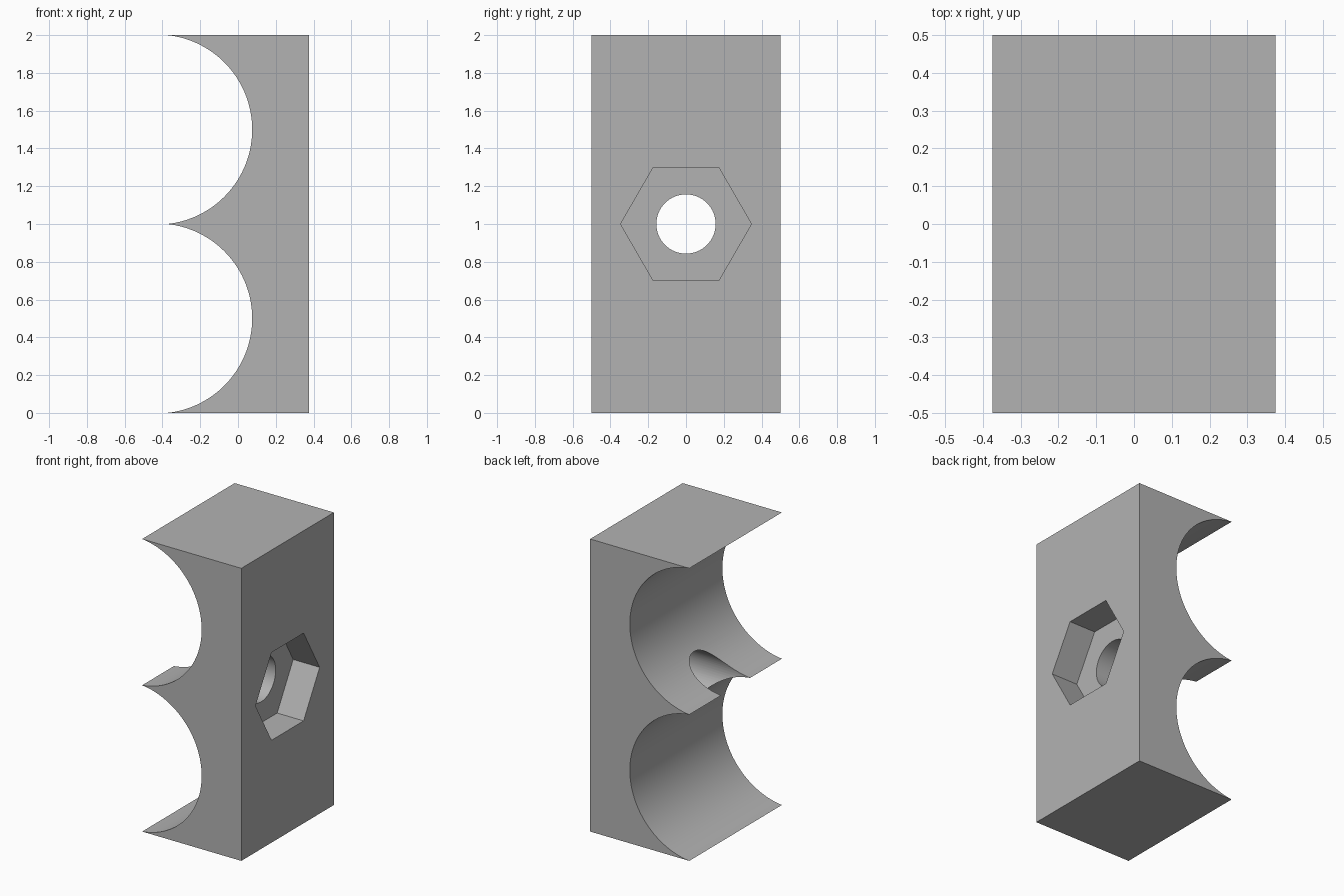
import bpy
import bmesh
from math import pi, cos, sin, atan2, hypot
from mathutils import Vector

if "Cube" in bpy.data.objects:
    bpy.data.objects.remove(bpy.data.objects["Cube"], do_unlink=True)

# Overall sizes
HALF_X, HALF_Y, HEIGHT = 0.375, 0.5, 2.0
SADDLE_DEPTH = 0.45
MID_Z = HEIGHT / 2

grey = bpy.data.materials.new("plain grey")
grey.use_nodes = True
colour = (0.45, 0.45, 0.45, 1)
grey.diffuse_color = colour
grey.node_tree.nodes["Principled BSDF"].inputs["Base Color"].default_value = colour


def prism(name, outline, direction):
    """Solid made by extruding a closed outline along a direction."""
    bm = bmesh.new()
    face = bm.faces.new([bm.verts.new(p) for p in outline])
    new = bmesh.ops.extrude_face_region(bm, geom=[face])["geom"]
    verts = [g for g in new if isinstance(g, bmesh.types.BMVert)]
    bmesh.ops.translate(bm, verts=verts, vec=Vector(direction))
    bmesh.ops.recalc_face_normals(bm, faces=bm.faces)
    mesh = bpy.data.meshes.new(name)
    bm.to_mesh(mesh)
    bm.free()
    mesh.materials.append(grey)
    obj = bpy.data.objects.new(name, mesh)
    bpy.context.collection.objects.link(obj)
    return obj


def ring(x, radius, sides):
    """Regular polygon facing along x, with a corner on the y axis."""
    angles = [2 * pi * i / sides for i in range(sides)]
    return [(x, radius * cos(a), MID_Z + radius * sin(a)) for a in angles]


def saddle(z_mid, steps=64):
    """Arc bitten out of the -x side, from its lower tip to its upper tip."""
    half = HEIGHT / 4
    radius = (half**2 + SADDLE_DEPTH**2) / (2 * SADDLE_DEPTH)
    centre_x = -HALF_X + SADDLE_DEPTH - radius
    sweep = atan2(half, -HALF_X - centre_x)
    angles = [sweep * (2 * i / steps - 1) for i in range(steps + 1)]
    return [(centre_x + radius * cos(a), -HALF_Y, z_mid + radius * sin(a)) for a in angles]


# Block with two round saddles, which share the middle tip
outline = saddle(HEIGHT / 4) + saddle(HEIGHT * 3 / 4)[1:]
outline += [(HALF_X, -HALF_Y, HEIGHT), (HALF_X, -HALF_Y, 0)]
block = prism("saddle_block", outline, (0, 2 * HALF_Y, 0))

# Hexagonal nut pocket and the bolt hole through the middle
pocket = prism("nut_pocket_cutter", ring(HALF_X - 0.2, 0.3464, 6), (0.4, 0, 0))
bore = prism("bolt_hole_cutter", ring(-0.6, 0.157, 64), (0.9, 0, 0))

bpy.context.view_layer.objects.active = block
block.select_set(True)
for cutter in (pocket, bore):
    cutter.hide_render = True
    cut = block.modifiers.new(cutter.name, "BOOLEAN")
    cut.operation = "DIFFERENCE"
    cut.solver = "EXACT"
    cut.object = cutter
    bpy.ops.object.modifier_apply(modifier=cut.name)
    bpy.data.objects.remove(cutter, do_unlink=True)

bpy.ops.object.shade_smooth_by_angle(angle=pi / 6)
